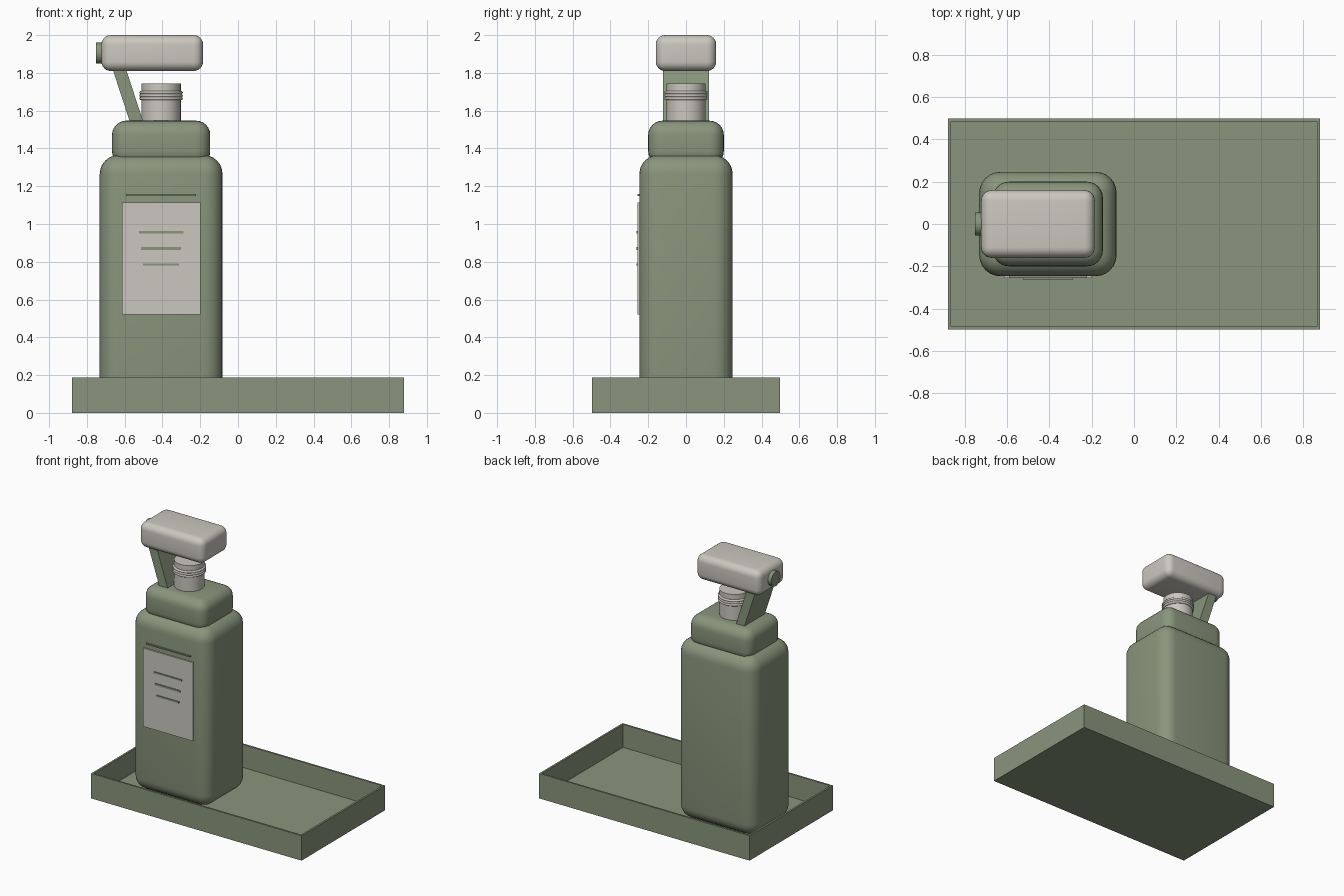
import bpy, bmesh, math
from mathutils import Matrix

if "Cube" in bpy.data.objects:
    bpy.data.objects.remove(bpy.data.objects["Cube"])


def material(name, rgb):
    m = bpy.data.materials.new(name)
    m.diffuse_color = (*rgb, 1)
    m.use_nodes = True
    m.node_tree.nodes["Principled BSDF"].inputs["Base Color"].default_value = m.diffuse_color
    return m


GREEN = material("sage green", (0.25, 0.30, 0.20))
CREAM = material("warm cream", (0.60, 0.575, 0.52))
CX = -0.407  # bottle axis


def finish(name, bm, mat, smooth=False):
    bmesh.ops.recalc_face_normals(bm, faces=bm.faces)
    me = bpy.data.meshes.new(name)
    bm.to_mesh(me)
    bm.free()
    me.materials.append(mat)
    ob = bpy.data.objects.new(name, me)
    bpy.context.collection.objects.link(ob)
    if smooth:
        bpy.ops.object.select_all(action='DESELECT')
        ob.select_set(True)
        bpy.context.view_layer.objects.active = ob
        bpy.ops.object.shade_smooth_by_angle(angle=math.radians(35))
    return ob


def box(name, x, y, z, mat, radius=0):
    """Box from (min, max) pairs, optionally rounded."""
    bm = bmesh.new()
    bmesh.ops.create_cube(bm, size=1)
    for v in bm.verts:
        v.co = [r[0] if c < 0 else r[1] for c, r in zip(v.co, (x, y, z))]
    if radius:
        bmesh.ops.bevel(bm, geom=bm.edges[:], offset=radius, segments=6,
                        profile=0.5, affect='EDGES', clamp_overlap=True)
    return finish(name, bm, mat, radius > 0)


def cylinder(name, centre, radius, depth, mat, along_x=False):
    bm = bmesh.new()
    rot = Matrix.Rotation(math.pi / 2, 4, 'Y') if along_x else Matrix()
    bmesh.ops.create_cone(bm, cap_ends=True, segments=40, radius1=radius,
                          radius2=radius, depth=depth,
                          matrix=Matrix.Translation(centre) @ rot)
    return finish(name, bm, mat, True)


def ring(name, z, radius, minor, mat):
    bpy.ops.mesh.primitive_torus_add(major_radius=radius, minor_radius=minor,
                                     major_segments=40, minor_segments=10,
                                     location=(CX, 0, z))
    ob = bpy.context.object
    ob.name = name
    ob.data.materials.append(mat)
    bpy.ops.object.shade_smooth()


# Tray: thin floor and four walls
L, W, H, T = 0.88, 0.498, 0.188, 0.014
box("tray_floor", (-L, L), (-W, W), (0, T), GREEN)
for side, s in (("left", -1), ("right", 1)):
    box(f"tray_wall_{side}", sorted((s * L, s * (L - T))), (-W, W), (T, H), GREEN)
for side, s in (("front", -1), ("back", 1)):
    box(f"tray_wall_{side}", (-L + T, L - T), sorted((s * W, s * (W - T))), (T, H), GREEN)

# Bottle body and shoulder
box("bottle_body", (CX - 0.325, CX + 0.325), (-0.247, 0.247), (T, 1.365), GREEN, 0.1)
box("bottle_shoulder", (CX - 0.26, CX + 0.26), (-0.2, 0.2), (1.31, 1.547), GREEN, 0.075)

# Threaded neck
cylinder("neck", (CX, 0, 1.64), 0.104, 0.206, CREAM)
for i in range(3):
    ring(f"neck_thread_{i + 1}", 1.664 + 0.016 * i, 0.106, 0.009, CREAM)

# Pump head with end button
box("pump_head", (-0.723, -0.185), (-0.16, 0.16), (1.81, 2.0), CREAM, 0.05)
cylinder("nozzle_button", (-0.73, 0, 1.905), 0.055, 0.042, GREEN, True)

# Slanted strut between shoulder and head
strut = box("slanted_strut", (-0.0355, 0.0355), (-0.122, 0.122), (1.52, 1.84), GREEN)
for v in strut.data.vertices:
    v.co.x += -0.54 - 0.327 * (v.co.z - 1.55)

# Label plate and its printed bars: half width, height, thickness
box("label", (CX - 0.208, CX + 0.208), (-0.256, -0.2465), (0.522, 1.115), CREAM)
for i, (half, z, t) in enumerate(((0.118, 0.957, 0.012), (0.106, 0.87, 0.014), (0.095, 0.785, 0.012))):
    box(f"label_bar_{i + 1}", (CX - half, CX + half), (-0.262, -0.2555),
        (z - t / 2, z + t / 2), GREEN)
box("accent_bar", (CX - 0.185, CX + 0.185), (-0.256, -0.2465), (1.149, 1.158), GREEN)
